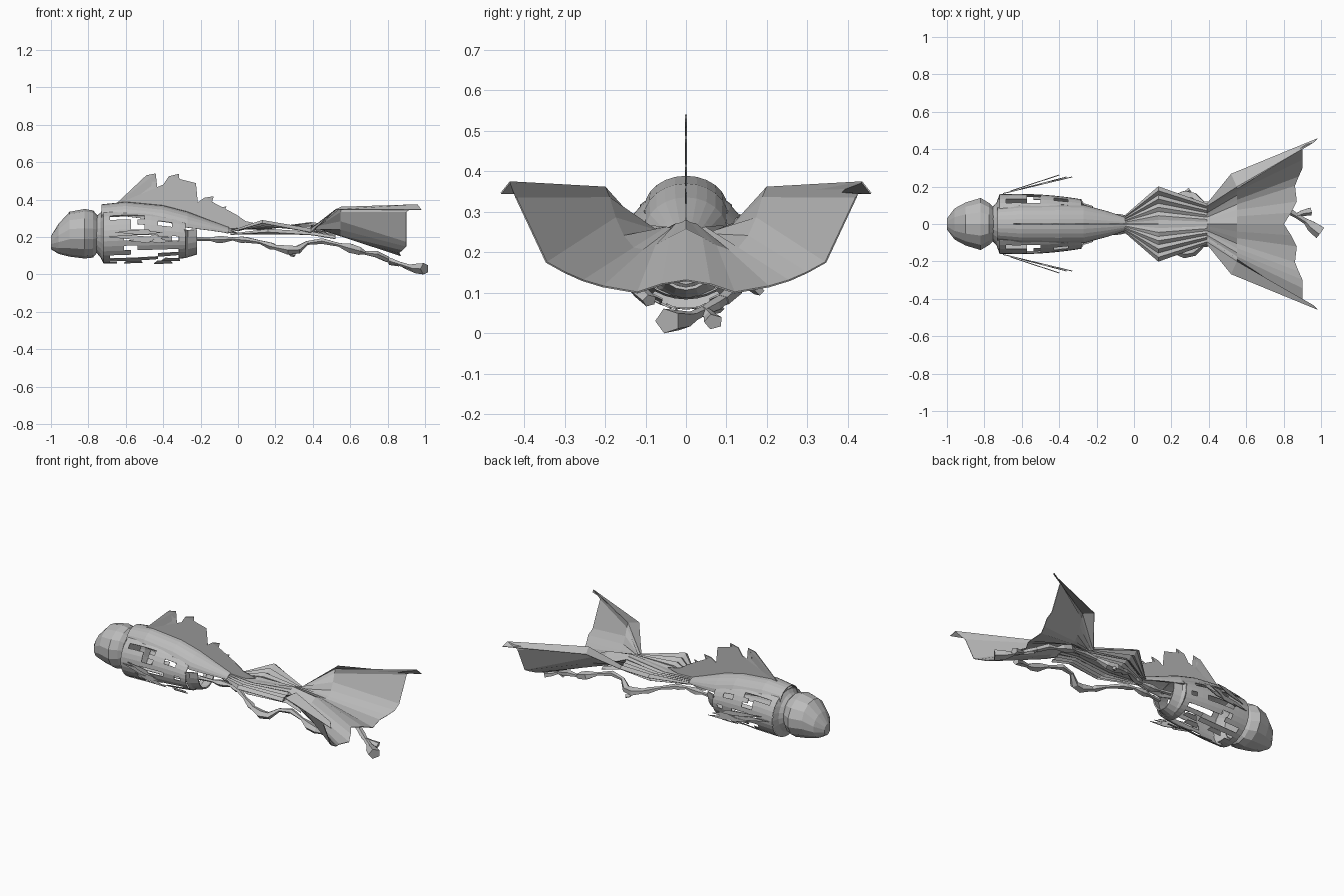
import bpy, bmesh, random
from math import sin, cos, pi
from mathutils import Vector

random.seed(7)
if "Cube" in bpy.data.objects:
    bpy.data.objects.remove(bpy.data.objects["Cube"])

grey = bpy.data.materials.new("weathered grey")
grey.use_nodes = True
colour = (0.5, 0.5, 0.5, 1)
grey.diffuse_color = colour
grey.node_tree.nodes["Principled BSDF"].inputs["Base Color"].default_value = colour


def finish(name, bm, thickness=0):
    bmesh.ops.recalc_face_normals(bm, faces=bm.faces)
    mesh = bpy.data.meshes.new(name)
    bm.to_mesh(mesh)
    bm.free()
    obj = bpy.data.objects.new(name, mesh)
    bpy.context.collection.objects.link(obj)
    mesh.materials.append(grey)
    if thickness:
        mod = obj.modifiers.new("thickness", "SOLIDIFY")
        mod.thickness = thickness
        mod.offset = 0
    return obj


def loft(name, rows, wrap=False, caps=False, thickness=0, keep=None):
    """Skin rows of points; keep(i, j) decides which panels stay."""
    bm = bmesh.new()
    grid = [[bm.verts.new(p) for p in row] for row in rows]
    n = len(grid[0])
    for i in range(len(grid) - 1):
        for j in range(n if wrap else n - 1):
            if keep is None or keep(i, j):
                k = (j + 1) % n
                bm.faces.new((grid[i][j], grid[i][k], grid[i + 1][k], grid[i + 1][j]))
    if caps:
        bm.faces.new(grid[0])
        bm.faces.new(grid[-1])
    return finish(name, bm, thickness)


def ellipse(x, width, low, high, n):
    mid, r = (low + high) / 2, (high - low) / 2
    return [(x, width * sin(2 * pi * j / n), mid + r * cos(2 * pi * j / n)) for j in range(n)]


def plate(name, outline, place, thickness=0.006):
    """Thin flat plate from an (x, z) outline; place gives the 3D point."""
    bm = bmesh.new()
    face = bm.faces.new([bm.verts.new(place(x, z)) for x, z in outline])
    bmesh.ops.triangulate(bm, faces=[face])
    return finish(name, bm, thickness)


def limb(name, points, radii, sides=5):
    """Knobbly limb following a path."""
    pts = [Vector(p) for p in points]
    rows = []
    for i, p in enumerate(pts):
        along = (pts[min(i + 1, len(pts) - 1)] - pts[max(i - 1, 0)]).normalized()
        side = along.cross(Vector((0, 0, 1))).normalized()
        up = side.cross(along)
        rows.append([p + radii[i] * (1.2 * side * cos(2 * pi * j / sides) + up * sin(2 * pi * j / sides))
                     for j in range(sides)])
    return loft(name, rows, True, True)


# Blunt head and neck: x, half width, low, high
head = [(-1, .03, .135, .205), (-.96, .085, .11, .27), (-.9, .118, .095, .335), (-.82, .143, .085, .35),
        (-.775, .115, .09, .342), (-.75, .09, .12, .315)]
loft("head", [ellipse(*s, 14) for s in head], True, True)
loft("neck", [ellipse(-.76, .09, .12, .31, 20), ellipse(-.735, .115, .09, .33, 20),
              ellipse(-.72, .155, .06, .35, 20)], True)

# Broken barrel hull made of panels, with the same gaps on both sides
COLS, SIDES = 12, 32
hull = []
for i in range(COLS + 1):
    t = i / COLS
    hull.append(ellipse(-.72 + .44 * t, .157 + .02 * t - .047 * t * t,
                        .06 + .03 * t * t, .35 + .06 * t - .10 * t * t, SIDES))
gaps = set()
for j in range(3, 16):
    i = 1 + j % 2
    while i < COLS - 1:
        chance = 1 if j > 13 else .5 if j > 10 else .3
        run = random.choice((1, 2, 2))
        if random.random() < chance:
            gaps.update((c, j) for c in range(i, min(i + run, COLS - 1)))
        i += run
loft("hull_panels", hull, True, thickness=.004,
     keep=lambda i, j: (i, min(j, SIDES - 1 - j)) not in gaps)

# Open collar at the rear of the hull
collar = [[p for p in ellipse(x, w, lo, hi, 24)[6:19]] for x, w, lo, hi in
          ((-.285, .128, .09, .39), (-.27, .108, .095, .38), (-.22, .092, .11, .37))]
loft("rear_collar", collar, thickness=.008)

# Back shell tapering to the waist: x, half width, low edge, top
shell = [(-.73, .085, .305, .372), (-.6, .1, .31, .386), (-.4, .102, .285, .367), (-.27, .1, .25, .333),
         (-.15, .068, .235, .287), (-.05, .035, .22, .25)]
loft("back_shell", [[(x, w * sin(a * pi / 12), lo + (hi - lo) * cos(a * pi / 12)) for a in range(-6, 7)]
                    for x, w, lo, hi in shell], thickness=.005)

# Serrated crest on the back
crest = [(-.66, .37), (-.6, .42), (-.54, .48), (-.49, .53), (-.44, .54), (-.47, .51), (-.465, .475), (-.43, .45),
         (-.4, .48), (-.37, .525), (-.315, .538), (-.345, .495), (-.34, .45), (-.31, .415), (-.28, .46),
         (-.225, .488), (-.25, .445), (-.245, .41), (-.215, .385), (-.18, .41), (-.13, .418), (-.16, .38),
         (-.15, .345), (-.12, .35), (-.06, .365), (-.08, .325), (-.01, .32), (.04, .285), (.13, .265), (0, .23),
         (-.2, .28), (-.4, .34)]
plate("crest", crest, lambda x, z: (x, 0, z))

# Pleated membrane: ribs from the centre line to the outer edge
RIBS = 10
flare = [(.55, 0, .255), (.55, .04, .235), (.55, .075, .215), (.55, .105, .205), (.55, .13, .21), (.55, .155, .24),
         (.55, .175, .285), (.55, .19, .335), (.55, .2, .36), (.52, .268, .345)]
trail = [(.8, 0, .13), (.84, .06, .12), (.87, .12, .1), (.86, .205, .115), (.88, .255, .13), (.9, .3, .15),
         (.9, .345, .175), (.9, .42, .335), (.96, .435, .373), (.98, .457, .345)]


def pleats(x, width, z_mid, z_edge, depth):
    """Smooth centre strip with folds deepening towards the edge."""
    fractions = [k / (RIBS - 1) for k in range(RIBS)]
    return [(x, width * f, z_mid + (z_edge - z_mid) * f - depth * (k % 2) * min(1, f * 1.5))
            for k, f in enumerate(fractions)]


def both_sides(row):
    return [(x, -y, z) for x, y, z in row[:0:-1]] + row


waist = [pleats(-.06, .035, .248, .222, .003), pleats(.13, .2, .24, .295, .022), pleats(.39, .108, .278, .24, .016)]
loft("tail_membrane", [both_sides(r) for r in waist + [flare, trail]], thickness=.004)

# Smaller folded layer beneath the waist
under = [pleats(-.04, .03, .225, .215, .003), pleats(.16, .14, .215, .245, .02),
         pleats(.4, .085, .235, .225, .015), pleats(.52, .11, .225, .2, .01)]
loft("under_membrane", [both_sides(r) for r in under], thickness=.004)

# Side pieces, mirrored
for side, label in ((1, "left"), (-1, "right")):
    # Slender swept blades along the hull
    for k, (start, end, z, drop, lean) in enumerate(((-.7, -.33, .2, .02, .24), (-.66, -.4, .225, 0, .33),
                                                     (-.6, -.36, .18, -.02, .26))):
        outline = [(start, z), (start + .1, z + .012), (end - .08, z + .016 - drop), (end - .07, z + .006 - drop),
                   (end, z - drop), (end - .09, z - .012 - drop), (start + .12, z - .012)]
        plate(f"{label}_blade_{k + 1}", outline,
              lambda x, zz: (x, side * (.163 + lean * (x + .7)), zz), .005)
    # Loose keel strips under the hull
    for k, (x, y, z) in enumerate(((-.61, .05, .068), (-.45, .035, .065), (-.41, .075, .08))):
        strip = [(x, -.014), (x + .04, -.012), (x + .1, -.01), (x + .09, .012), (x + .02, .014)]
        plate(f"{label}_keel_strip_{k + 1}", strip, lambda a, b: (a, side * (y + b), z + b * .5), .005)
    # Trailing arm with knobbly joints
    path = [(-.23, .05, .19), (-.15, .04, .188), (-.105, .035, .186), (-.075, .035, .187), (-.03, .035, .19),
            (.02, .045, .185), (.04, .05, .185), (.12, .1, .172), (.18, .125, .15), (.2, .135, .145), (.27, .152, .13),
            (.32, .145, .132), (.37, .11, .168), (.45, .1, .178), (.54, .12, .158), (.6, .14, .14), (.65, .138, .125),
            (.68, .13, .115), (.74, .12, .108), (.8, .09, .08)]
    radii = [.012, .009, .02, .018, .009, .018, .016, .01, .02, .014, .026, .022, .011, .016, .01, .026, .022, .01,
             .018, .016]
    limb(f"{label}_arm", [(x, side * y, z) for x, y, z in path], radii)

# Spur on the outer side of the left elbow
limb("left_elbow_spur", [(.27, .15, .125), (.285, .172, .105), (.3, .182, .105)], [.014, .01, .012], 4)

# Claw ending the longer arm
limb("claw", [(.79, .095, .085), (.83, .07, .068), (.87, .045, .055), (.92, .015, .04), (.95, -.01, .032),
              (.998, -.045, .03)], [.014, .016, .012, .014, .026, .032])
limb("claw_thumb", [(.87, .045, .055), (.9, .06, .04), (.945, .068, .028)], [.012, .014, .02])
limb("claw_spur", [(.86, .05, .055), (.81, .085, .06)], [.012, .01], 4)
